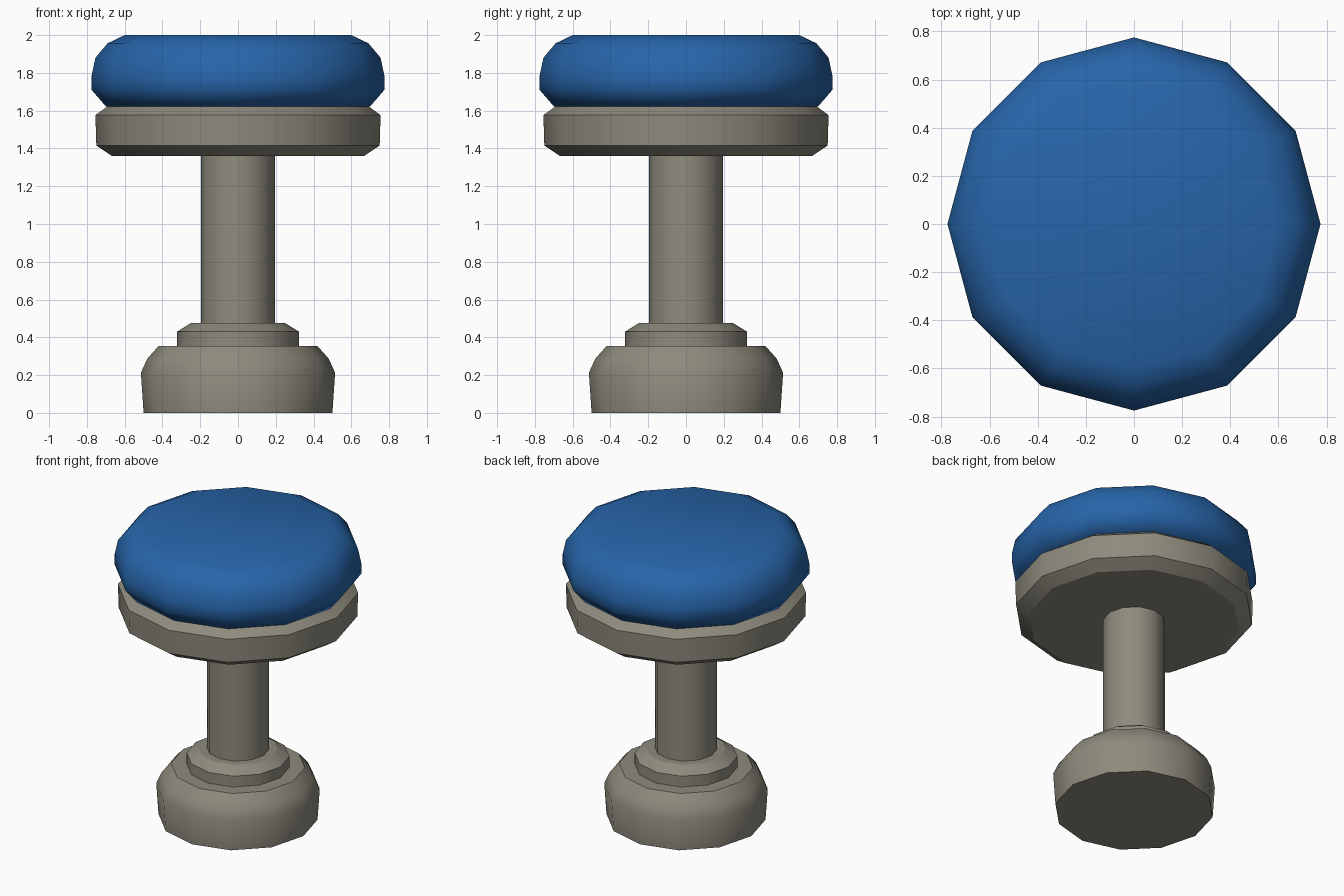
import bpy, bmesh, math

if "Cube" in bpy.data.objects:
    bpy.data.objects.remove(bpy.data.objects["Cube"])

SIDES = 12


def material(name, rgb):
    m = bpy.data.materials.new(name)
    m.diffuse_color = (*rgb, 1)
    m.use_nodes = True
    m.node_tree.nodes["Principled BSDF"].inputs["Base Color"].default_value = m.diffuse_color
    return m


grey = material("warm grey metal", (0.27, 0.255, 0.205))
blue = material("blue vinyl", (0.02, 0.13, 0.40))


def lathe(name, profile, mat, angle=40):
    """Closed solid of revolution from (radius, height) points, bottom to top."""
    bm = bmesh.new()
    rings = []
    for r, z in profile:
        rings.append([bm.verts.new((r * math.cos(2 * math.pi * i / SIDES),
                                    r * math.sin(2 * math.pi * i / SIDES), z))
                      for i in range(SIDES)])
    for a, b in zip(rings, rings[1:]):
        for i in range(SIDES):
            j = (i + 1) % SIDES
            bm.faces.new((a[i], a[j], b[j], b[i]))
    bm.faces.new(rings[0][::-1])
    bm.faces.new(rings[-1])
    me = bpy.data.meshes.new(name)
    bm.to_mesh(me)
    bm.free()
    me.materials.append(mat)
    ob = bpy.data.objects.new(name, me)
    bpy.context.collection.objects.link(ob)
    bpy.ops.object.select_all(action='DESELECT')
    ob.select_set(True)
    bpy.context.view_layer.objects.active = ob
    bpy.ops.object.shade_smooth_by_angle(angle=math.radians(angle))
    return ob


# Pedestal: foot, stepped collar, column and seat pan in one turned profile
lathe("pedestal", [
    (0.50, 0), (0.514, 0.213), (0.48, 0.287), (0.42, 0.355),
    (0.323, 0.355), (0.323, 0.43), (0.25, 0.475),
    (0.196, 0.475), (0.196, 1.36),
    (0.667, 1.36), (0.75, 1.415), (0.755, 1.577), (0.69, 1.623)], grey, 31)

# Padded seat cushion
lathe("seat_cushion", [
    (0.70, 1.623), (0.775, 1.71), (0.775, 1.785), (0.755, 1.88),
    (0.69, 1.957), (0.60, 2.0)], blue, 60)
